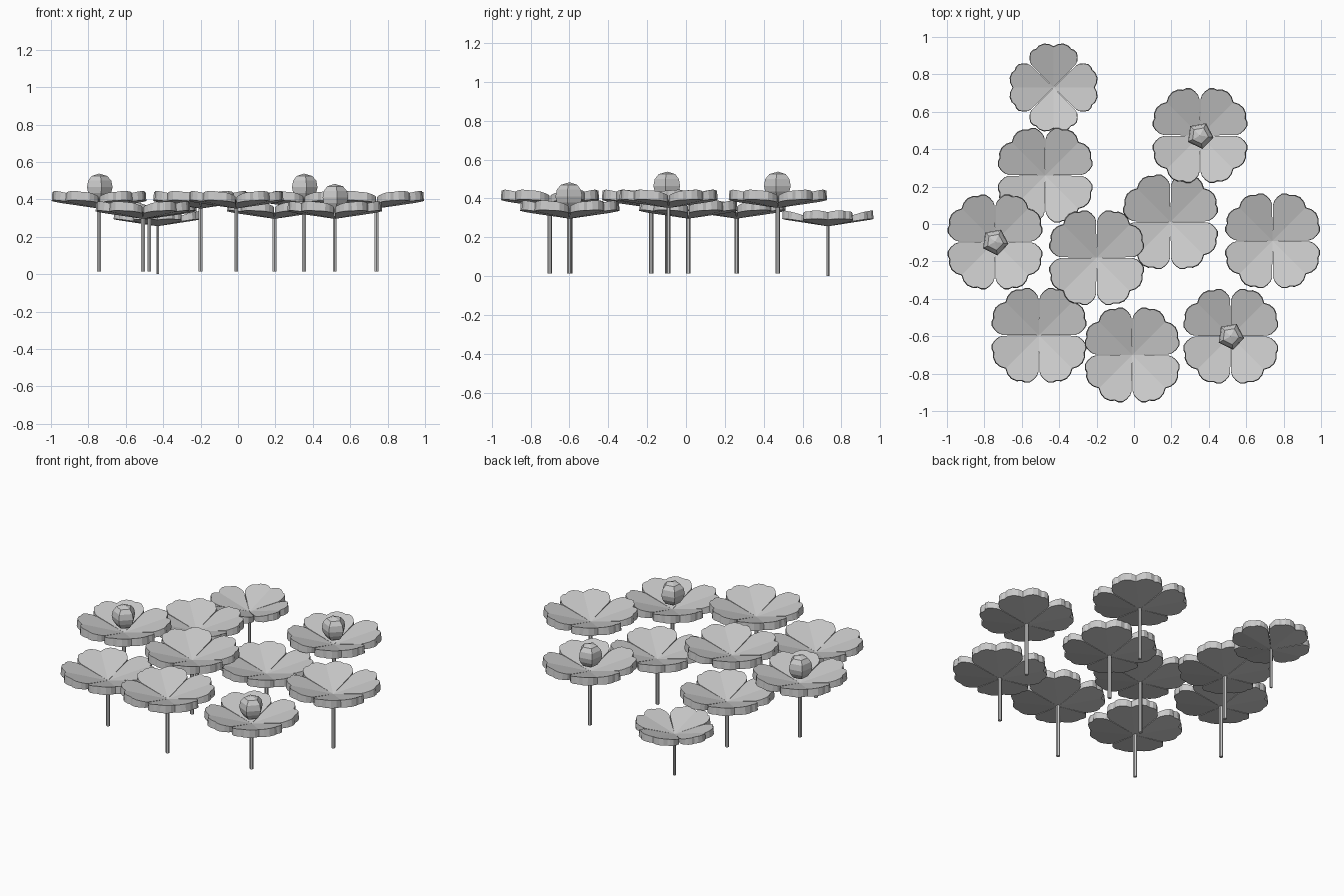
import bpy, bmesh, math
from mathutils import Vector

if "Cube" in bpy.data.objects:
    bpy.data.objects.remove(bpy.data.objects["Cube"])

grey = bpy.data.materials.new("pale_grey")
grey.diffuse_color = (0.6, 0.6, 0.6, 1)
grey.use_nodes = True
grey.node_tree.nodes["Principled BSDF"].inputs["Base Color"].default_value = grey.diffuse_color

# half of a heart-shaped petal: (distance along midline, distance to the side)
HALF = [(.14, .136), (.16, .146), (.188, .148), (.215, .143), (.232, .126),
        (.238, .108), (.258, .09), (.27, .06), (.267, .028), (.253, 0)]


def finish(bm, name, loc):
    bmesh.ops.remove_doubles(bm, verts=bm.verts, dist=1e-5)
    bmesh.ops.recalc_face_normals(bm, faces=bm.faces)
    me = bpy.data.meshes.new(name)
    bm.to_mesh(me)
    bm.free()
    me.materials.append(grey)
    ob = bpy.data.objects.new(name, me)
    ob.location = loc
    bpy.context.collection.objects.link(ob)
    return ob


def petals(name, loc, turn, size):
    # four wedge petals, creased on the midline, thicker towards the rim
    bm = bmesh.new()
    for q in range(4):
        a = turn + q * math.pi / 2
        for side in (1, -1):
            def put(d, s, k, f, z0, shrink):
                d, s = d * shrink, s * side * shrink
                z = z0 + k * d + f * abs(s)
                return bm.verts.new(Vector((d * math.cos(a) - s * math.sin(a),
                                            d * math.sin(a) + s * math.cos(a), z)) * size)
            pts = [(0, 0)] + HALF
            top = [put(d, s, .30, .09, .005, .985) for d, s in pts]
            low = [put(d, s, .155, .05, -.004, 1) for d, s in pts]
            bm.faces.new(top)
            bm.faces.new(low[::-1])
            for i in range(len(pts) - 1):     # rim, open at the shared midline
                bm.faces.new((top[i], low[i], low[i + 1], top[i + 1]))
    return finish(bm, name, loc)


def stem(name, x, y, z0, z1, r):
    bm = bmesh.new()
    bmesh.ops.create_cone(bm, cap_ends=True, segments=6, radius1=r, radius2=r, depth=z1 - z0)
    return finish(bm, name, (x, y, (z0 + z1) / 2))


def bud(name, loc):
    # five-sided faceted bud
    prof = [(.0, .03), (.045, .05), (.066, .08), (.073, .11), (.066, .145), (.045, .17), (0, .183)]
    bm = bmesh.new()
    rings = [[bm.verts.new((r * math.cos(math.radians(72 * i - 8)),
                            r * math.sin(math.radians(72 * i - 8)), z)) for i in range(5)]
             if r else [bm.verts.new((0, 0, z))] * 5 for r, z in prof]
    for lo, hi in zip(rings, rings[1:]):
        for i in range(5):
            j = (i + 1) % 5
            bm.faces.new(list(dict.fromkeys((lo[i], lo[j], hi[j], hi[i]))))
    return finish(bm, name, loc)


# x, y, height of the petal centre, has a bud
HIGH, LOW = .355, .30
PLANTS = [(-.475, .26, LOW, 0), (.353, .473, HIGH, 1), (.195, .012, LOW, 0),
          (-.743, -.096, HIGH, 1), (-.20, -.18, HIGH, 0), (.741, -.09, HIGH, 0),
          (-.508, -.595, LOW, 0), (-.01, -.70, HIGH, 0), (.517, -.60, LOW, 1)]
for n, (x, y, z, has_bud) in enumerate(PLANTS):
    petals(f"petals_{n}", (x, y, z), math.pi / 4, 1)
    stem(f"stem_{n}", x, y, .015, z + .002, .0115)
    if has_bud:
        bud(f"bud_{n}", (x, y, z))

# small plant, turned an eighth
petals("small_petals", (-.43, .73, .26), 0, .87)
stem("small_stem", -.43, .73, 0, .262, .008)
